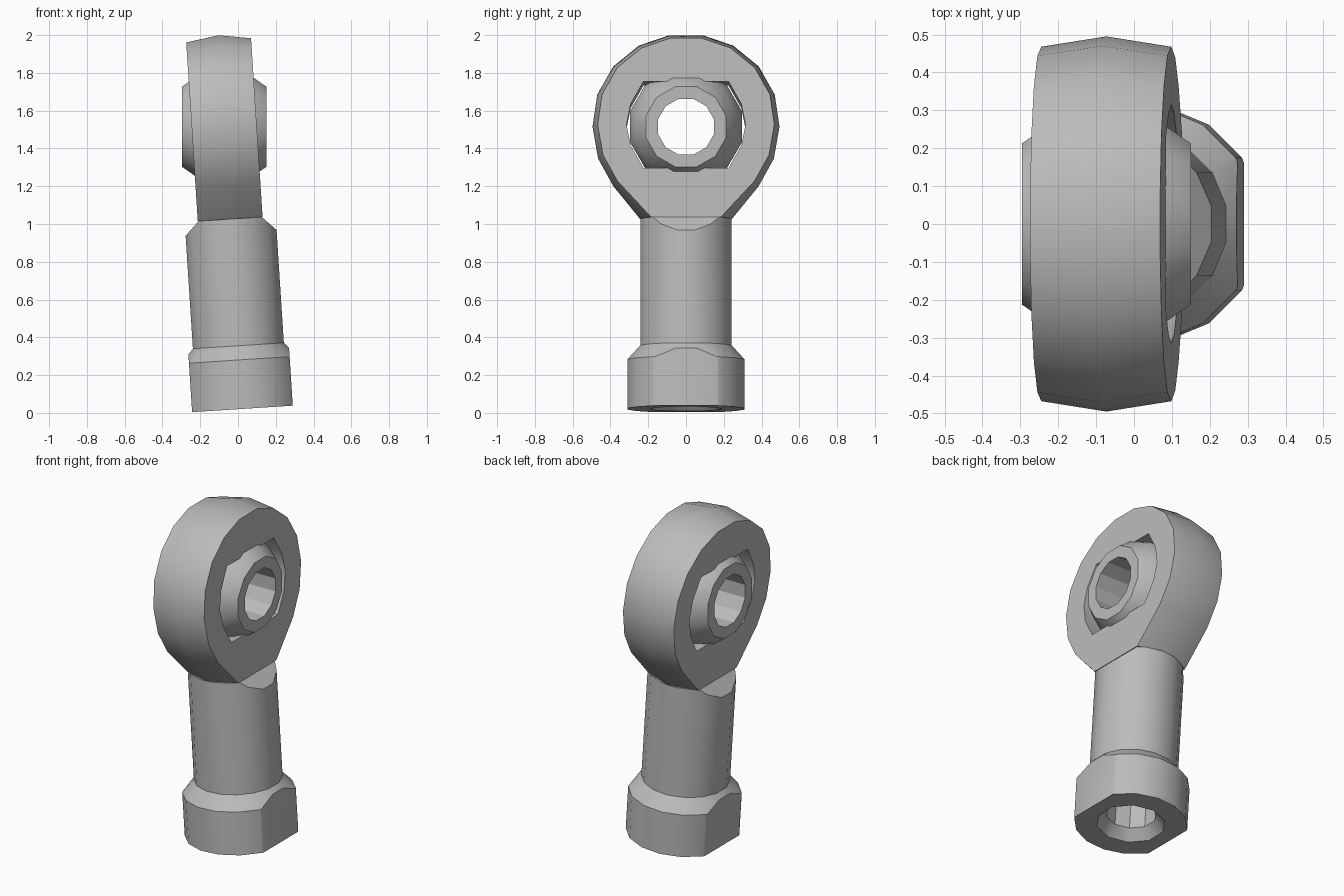
import bpy, bmesh, math
from mathutils import Matrix, Vector

default = bpy.data.objects.get("Cube")
if default:
    bpy.data.objects.remove(default, do_unlink=True)

steel = bpy.data.materials.new("grey_steel")
steel.use_nodes = True
GREY = (0.5, 0.5, 0.5, 1)
steel.diffuse_color = GREY
steel.node_tree.nodes["Principled BSDF"].inputs["Base Color"].default_value = GREY

# The eye and shank lean together; the ball stays level
CENTRE = Matrix.Translation((-0.073, 0, 1.515))
TILT = CENTRE @ Matrix.Rotation(math.radians(-3.7), 4, 'Y')
BOTTOM, NECK = -1.497, -0.49


def to_object(name, bm, matrix):
    bmesh.ops.recalc_face_normals(bm, faces=bm.faces)
    mesh = bpy.data.meshes.new(name)
    bm.to_mesh(mesh)
    bm.free()
    mesh.transform(matrix)
    mesh.materials.append(steel)
    obj = bpy.data.objects.new(name, mesh)
    bpy.context.collection.objects.link(obj)
    return obj


def loft(rings, closed=False):
    """Skin a list of equal rings, capping the ends or joining last to first."""
    bm = bmesh.new()
    loops = [[bm.verts.new(p) for p in ring] for ring in rings]
    pairs = list(zip(loops, loops[1:]))
    if closed:
        pairs.append((loops[-1], loops[0]))
    else:
        bm.faces.new(loops[0])
        bm.faces.new(loops[-1])
    n = len(loops[0])
    for a, b in pairs:
        for i in range(n):
            j = (i + 1) % n
            bm.faces.new((a[i], a[j], b[j], b[i]))
    return bm


def circle(r, z, n):
    """Ring about z with a flat side facing +x."""
    angles = [2 * math.pi * (i + 0.5) / n for i in range(n)]
    return [(r * math.cos(a), r * math.sin(a), z) for a in angles]


def lathe(profile, n, closed=False):
    return loft([circle(r, z, n) for r, z in profile], closed)


def slice_off(bm, point, normal):
    geom = bm.verts[:] + bm.edges[:] + bm.faces[:]
    cut = bmesh.ops.bisect_plane(bm, geom=geom, plane_co=point,
                                 plane_no=Vector(normal).normalized(), clear_outer=True)
    edges = [e for e in cut["geom_cut"] if isinstance(e, bmesh.types.BMEdge)]
    bmesh.ops.contextual_create(bm, geom=edges)


def bore_out(obj, cutter):
    mod = obj.modifiers.new("bore", 'BOOLEAN')
    mod.operation = 'DIFFERENCE'
    mod.solver = 'EXACT'
    mod.object = cutter
    select_only(obj)
    bpy.ops.object.modifier_apply(modifier=mod.name)
    bpy.data.objects.remove(cutter, do_unlink=True)


def select_only(obj):
    bpy.ops.object.select_all(action='DESELECT')
    obj.select_set(True)
    bpy.context.view_layer.objects.active = obj


def smooth(obj, degrees):
    select_only(obj)
    bpy.ops.object.shade_smooth_by_angle(angle=math.radians(degrees))


def mirrored(x, half):
    return [(x, y, z) for y, z in half] + [(x, -y, z) for y, z in reversed(half)]


# Eye housing: crowned teardrop ring
crown = [(0.09, 0.485), (0.25, 0.43), (0.385, 0.32), (0.47, 0.17), (0.495, 0),
         (0.465, -0.17), (0.385, -0.315), (0.243, NECK)]
rim = [(y * 0.945, z * 0.945) for y, z in crown[:-1]] + [(0.185, NECK)]
housing = to_object("eye_housing", loft([mirrored(-0.172, rim), mirrored(0, crown),
                                         mirrored(0.172, rim)]), TILT)

# Angular opening that holds the ball
opening = [(0.225, 0.23), (0.293, 0.11), (0.315, 0), (0.293, -0.11), (0.225, -0.23)]
bore_out(housing, to_object("opening_cutter", loft([mirrored(-0.4, opening),
                                                    mirrored(0.4, opening)]), TILT))
smooth(housing, 28)

# Shank: round barrel with chamfered collar
bm = lathe([(0.315, BOTTOM), (0.315, BOTTOM + 0.26), (0.246, BOTTOM + 0.335),
            (0.246, NECK)], 16)
for side in (-1, 1):
    # Wrench flats on the collar, then sloped shoulders under the eye
    slice_off(bm, (side * 0.267, 0, 0), (side, 0, 0))
    slice_off(bm, (side * 0.168, 0, NECK), (side, 0, 1))
shank = to_object("shank", bm, TILT)

# Countersunk socket in the foot
bore_out(shank, to_object("socket_cutter", lathe(
    [(0.21, BOTTOM - 0.02), (0.14, BOTTOM + 0.06), (0.14, BOTTOM + 0.75)], 10), TILT))
smooth(shank, 28)

# Swivel ball with a faceted through hole
HALF, HOLE = 0.223, 0.153
outer = [(0.22, -HALF), (0.276, -0.145), (0.308, -0.05), (0.308, 0.05),
         (0.276, 0.145), (0.22, HALF)]
bm = lathe(outer + [(HOLE, HALF), (HOLE, -HALF)], 12, closed=True)
ball = to_object("swivel_ball", bm, CENTRE @ Matrix.Rotation(math.pi / 2, 4, 'Y'))
smooth(ball, 35)
middle = CENTRE.translation
for face in ball.data.polygons:
    offset = face.center - middle
    if math.hypot(offset.y, offset.z) < HOLE:
        face.use_smooth = False
